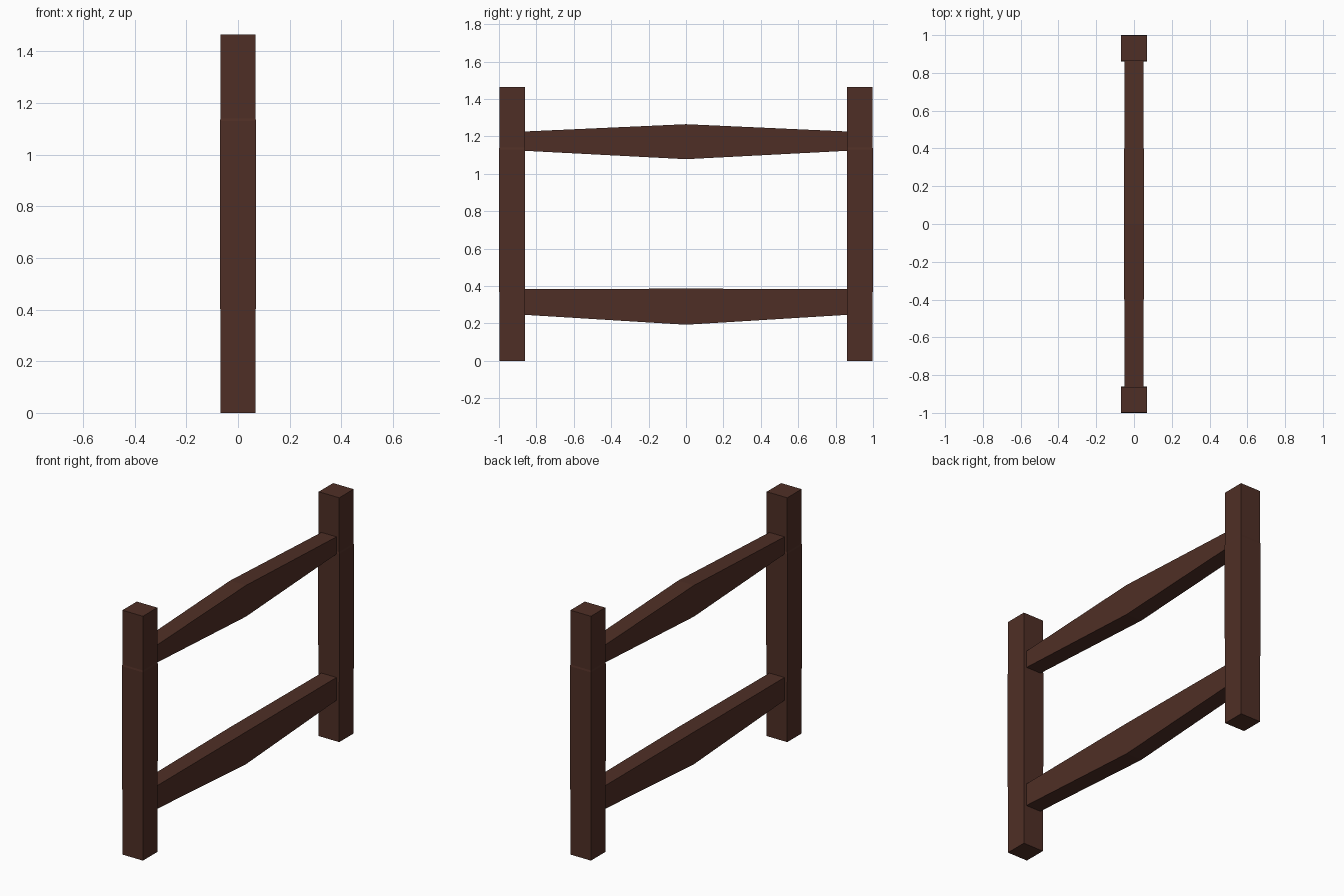
import bpy
import bmesh

if "Cube" in bpy.data.objects:
    bpy.data.objects.remove(bpy.data.objects["Cube"])

wood = bpy.data.materials.new("dark_wood")
wood.diffuse_color = (0.078, 0.028, 0.019, 1)
wood.use_nodes = True
wood.node_tree.nodes["Principled BSDF"].inputs["Base Color"].default_value = wood.diffuse_color


def loft(name, rings):
    """Join equal-sized rings of points into a closed solid."""
    bm = bmesh.new()
    loops = [[bm.verts.new(p) for p in ring] for ring in rings]
    n = len(loops[0])
    for a, b in zip(loops, loops[1:]):
        for i in range(n):
            j = (i + 1) % n
            bm.faces.new((a[i], a[j], b[j], b[i]))
    bm.faces.new(loops[0])
    bm.faces.new(loops[-1])
    bmesh.ops.recalc_face_normals(bm, faces=bm.faces)
    mesh = bpy.data.meshes.new(name)
    bm.to_mesh(mesh)
    bm.free()
    mesh.materials.append(wood)
    obj = bpy.data.objects.new(name, mesh)
    bpy.context.collection.objects.link(obj)
    return obj


def post(name, y):
    # square post, very slightly swollen between the rails
    sections = [(0, 0.068), (0.31, 0.068), (0.56, 0.07),
                (1.13, 0.07), (1.14, 0.068), (1.465, 0.068)]
    loft(name, [[(sx * h, y + sy * h, z)
                 for sx, sy in ((-1, -1), (1, -1), (1, 1), (-1, 1))]
                for z, h in sections])


def rail(name, end, middle):
    # beam that deepens towards its centre; end/middle = (bottom, top)
    sections = [(-0.865, 0.05, end), (0, 0.053, middle), (0.865, 0.05, end)]
    loft(name, [[(-w, y, lo), (w, y, lo), (w, y, hi), (-w, y, hi)]
                for y, w, (lo, hi) in sections])


# end posts
post("front_post", -0.93)
post("back_post", 0.93)

# cross rails
rail("upper_rail", (1.123, 1.226), (1.078, 1.265))
rail("lower_rail", (0.246, 0.383), (0.193, 0.386))
